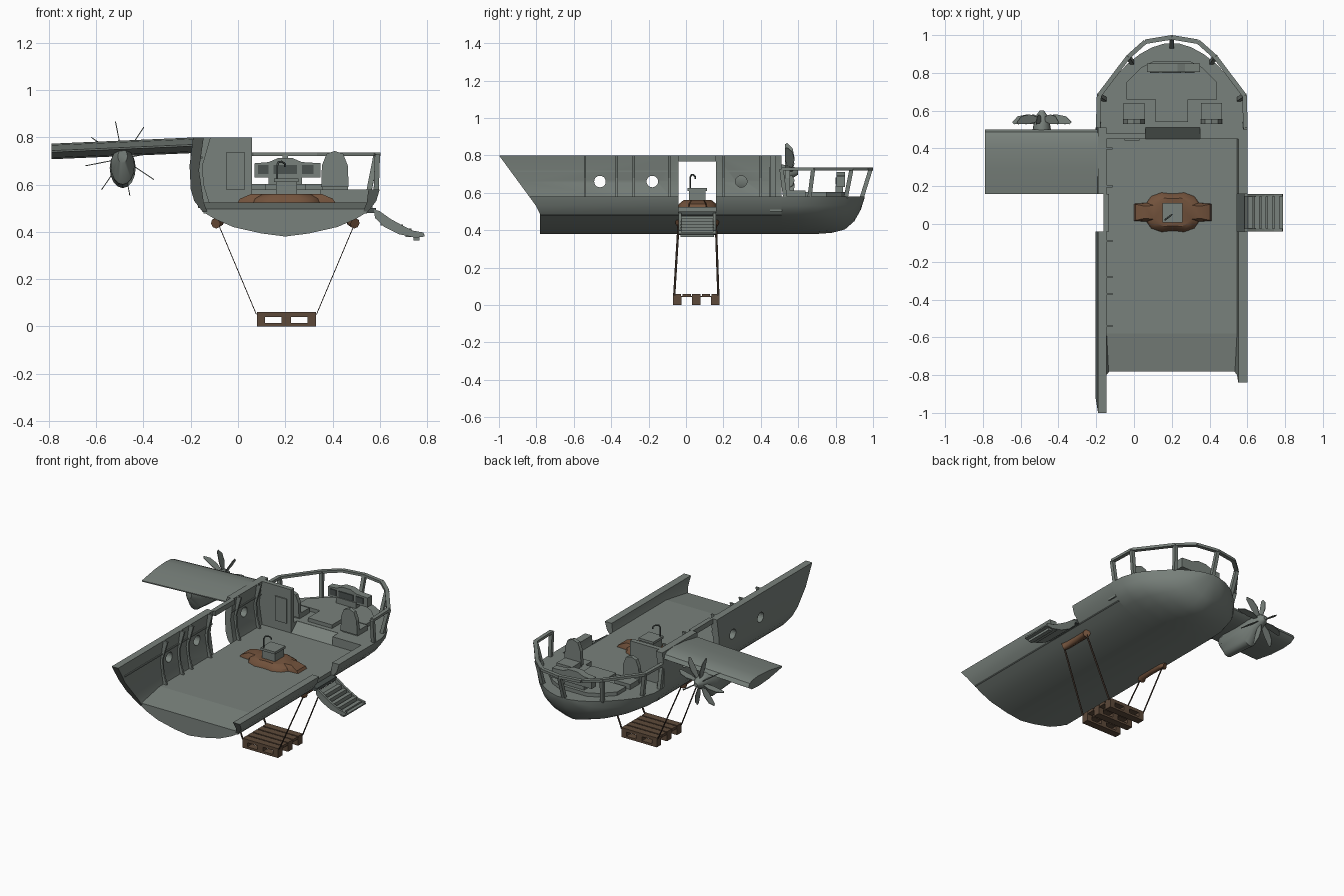
import bpy, bmesh
from math import sin, cos, pi, radians
from mathutils import Vector, Matrix

cube = bpy.data.objects.get("Cube")
if cube:
    bpy.data.objects.remove(cube)


def material(name, rgb):
    m = bpy.data.materials.new(name)
    m.use_nodes = True
    m.diffuse_color = (*rgb, 1)
    m.node_tree.nodes["Principled BSDF"].inputs["Base Color"].default_value = (*rgb, 1)
    return m


GREY = material("grey_green_paint", (0.19, 0.22, 0.2))
DARK = material("dark_grey", (0.07, 0.085, 0.08))
HIDE = material("brown_padding", (0.17, 0.085, 0.045))
WOOD = material("pallet_wood", (0.11, 0.068, 0.042))
ROPE = material("dark_strap", (0.05, 0.033, 0.024))
CX = 0.2  # centre line of the hull


def loft(name, rings, mat, smooth=False):
    """Skin equal closed rings and cap both ends."""
    bm = bmesh.new()
    vs = [[bm.verts.new(p) for p in ring] for ring in rings]
    n = len(vs[0])
    for a, b in zip(vs, vs[1:]):
        for i in range(n):
            j = (i + 1) % n
            bm.faces.new((a[i], a[j], b[j], b[i]))
    bm.faces.new(vs[0])
    bm.faces.new(vs[-1])
    bmesh.ops.recalc_face_normals(bm, faces=bm.faces)
    me = bpy.data.meshes.new(name)
    bm.to_mesh(me)
    bm.free()
    me.materials.append(mat)
    ob = bpy.data.objects.new(name, me)
    bpy.context.collection.objects.link(ob)
    if smooth:
        bpy.ops.object.select_all(action='DESELECT')
        ob.select_set(True)
        bpy.context.view_layer.objects.active = ob
        bpy.ops.object.shade_smooth_by_angle(angle=radians(35))
    return ob


def extrude(name, pts, axis, a, b, mat=GREY, smooth=False):
    place = {'x': lambda p, t: (t, p[0], p[1]),
             'y': lambda p, t: (p[0], t, p[1]),
             'z': lambda p, t: (p[0], p[1], t)}[axis]
    return loft(name, [[place(p, t) for p in pts] for t in (a, b)], mat, smooth)


def box(name, x0, x1, y0, y1, z0, z1, mat=GREY):
    return extrude(name, [(x0, y0), (x1, y0), (x1, y1), (x0, y1)], 'z', z0, z1, mat)


def bar(name, p, q, wide, high, mat=GREY):
    """Rectangular bar between two points."""
    p, q = Vector(p), Vector(q)
    d = (q - p).normalized()
    up = Vector((0, 0, 1)) if abs(d.z) < 0.8 else Vector((1, 0, 0))
    u = d.cross(up).normalized() * wide / 2
    v = u.normalized().cross(d) * high / 2
    return loft(name, [[c + u + v, c - u + v, c - u - v, c + u - v] for c in (p, q)], mat)


def tube(name, pts, r, mat):
    cu = bpy.data.curves.new(name, 'CURVE')
    cu.dimensions = '3D'
    cu.bevel_depth, cu.bevel_resolution, cu.use_fill_caps = r, 2, True
    sp = cu.splines.new('POLY')
    sp.points.add(len(pts) - 1)
    for pt, co in zip(sp.points, pts):
        pt.co = (*co, 1)
    cu.materials.append(mat)
    ob = bpy.data.objects.new(name, cu)
    bpy.context.collection.objects.link(ob)


# Hull bottom and bow
KEEL = [(0, .38), (.1, .393), (.22, .42), (.3, .455), (.35, .485), (.385, .53), (.4, .58)]


def hull_ring(y, pts, s=1, d=1):
    half = [(w * s, .58 - (.58 - z) * d) for w, z in pts]
    return ([(CX - w, y, z) for w, z in reversed(half)] + [(CX + w, y, z) for w, z in half[1:]])


loft("hull_bottom", [hull_ring(y, KEEL[:5]) for y in (-.78, .51)], GREY, True)
BOW = [(.51, 1, 1), (.6, .99, 1), (.7, .91, 1), (.78, .75, .97), (.85, .58, .88),
       (.9, .42, .66), (.935, .26, .35), (.955, .1, .03)]
loft("bow", [hull_ring(y, KEEL, s, d) for y, s, d in BOW], GREY, True)

# Cargo floor with tail ramp and step up to the cockpit
extrude("cargo_floor", [(-.78, .478), (-.78, .497), (-.58, .525), (.45, .525), (.511, .58), (.511, .478)],
        'x', CX - .345, CX + .345)
box("cockpit_step_right", CX - .37, .06, .45, .512, .5, .58)
box("cockpit_step_left", .35, CX + .37, .45, .512, .5, .58)

# Side walls with raked tails and door gaps
LOW_OUT = [(.35, .485), (.385, .53), (.4, .58)]
TALL = LOW_OUT + [(.405, .68), (.39, .8), (.345, .8), (.365, .66), (.345, .525), (.33, .485)]
LOW = LOW_OUT + [(.352, .58), (.345, .525), (.33, .485)]


def wall(name, pts, side, y0, y1):
    def tail(z):
        return -.78 - max(0, z - .5) * .733 if y0 is None else y0
    return loft(name, [[(CX + side * w, tail(z), z) for w, z in pts],
                       [(CX + side * w, y1, z) for w, z in pts]], GREY, True)


wall("low_wall_aft", LOW, 1, None, -.04)
wall("low_wall_fore", LOW, 1, .16, .51)
tall_walls = [wall("tall_wall_aft", TALL, -1, None, -.04), wall("tall_wall_fore", TALL, -1, .16, .51)]
box("door_header", CX - .362, CX - .333, -.04, .16, .768, .8)

# Round portholes
for ob, ys in zip(tall_walls, ((-.46, -.18), (.295,))):
    for y in ys:
        ring = [(y + .031 * cos(i * pi / 10), .66 + .031 * sin(i * pi / 10)) for i in range(20)]
        cutter = extrude("porthole_cutter", ring, 'x', -.3, -.08)
        cutter.hide_render = True
        mod = ob.modifiers.new("porthole", 'BOOLEAN')
        mod.operation, mod.solver, mod.object = 'DIFFERENCE', 'EXACT', cutter
        bpy.ops.object.select_all(action='DESELECT')
        ob.select_set(True)
        bpy.context.view_layer.objects.active = ob
        bpy.ops.object.modifier_apply(modifier=mod.name)
        bpy.data.objects.remove(cutter)

# Wall ribs and stringer
RIB = [(-.17, .8), (-.17, .66), (-.15, .52), (-.12, .52), (-.145, .6), (-.15, .68), (-.115, .8)]
for y in (-.54, -.37, -.28, -.09, .2, .4):
    extrude("wall_rib", RIB, 'y', y - .006, y + .006)
for y0, y1 in ((-.92, -.04), (.16, .45)):
    box("wall_stringer", -.17, -.15, y0, y1, .711, .719)

# Bulkhead with door panel
box("bulkhead", -.17, .06, .45, .48, .525, .8)
box("bulkhead_door", -.05, .03, .443, .45, .58, .735)

# Bow window frame: top rail and raked posts
RAIL = [(.39, .51), (.385, .68), (.23, .885), (.14, .965), (0, 1 - .012)]
FOOT = [(.385, .53), (.355, .66), (.21, .855), None, (0, .94)]
for side in (-1, 1):
    top = [(CX + side * w, y, .728) for w, y in RAIL]
    for a, b in zip(top, top[1:]):
        bar("window_rail", a, b, .024, .016)
    for t, f in zip(top, FOOT):
        if f and (f[0] or side > 0):
            bar("window_post", (CX + side * f[0], f[1], .575), t, .022, .022)

# Seats
for x in (0, .41):
    box("seat_cushion", x - .055, x + .055, .54, .64, .58, .612)
    back = [(x - .058, .59), (x + .058, .59), (x + .055, .68), (x + .035, .73),
            (x, .742), (x - .035, .73), (x - .055, .68)]
    extrude("seat_back", back, 'y', .53, .555)

# Pilot console and instrument panel
half = [(.085, .54), (.085, .66), (.24, .66), (.24, .75), (.16, .83), (.1, .86)]
plan = [(CX + a, b) for a, b in half] + [(CX - a, b) for a, b in reversed(half)]
extrude("console_base", plan, 'z', .575, .603)
PANEL = [(.07, .63), (.35, .63), (.35, .69), (.27, .695), (.23, .712), (.17, .712), (.13, .695), (.07, .69)]
extrude("instrument_panel", PANEL, 'y', .805, .85)
box("panel_pedestal", .13, .27, .8, .84, .6, .64)
for x0, x1 in ((.085, .13), (.15, .25), (.27, .32)):
    box("instrument_screen", x0, x1, .799, .806, .645, .682, DARK)

# Wing
FOIL = [(0, -.1), (.04, .25), (.12, .42), (.3, .5), (.6, .4), (1, .05), (1, -.05),
        (.6, -.4), (.3, -.5), (.1, -.42)]
loft("wing", [[(x, .5 - .34 * c, zc + .066 * h) for c, h in FOIL]
              for x, zc in ((-.79, .74), (-.17, .767))], GREY, True)

# Engine and propeller
PX, PZ = -.488, .71
STATIONS = [(.2, .02, .72, .03), (.26, .05, .68, .08), (.46, .055, .67, .085),
            (.52, .045, .7, .05), (.57, .033, PZ, .033), (.6, .012, PZ, .012)]
loft("engine_nacelle", [[(PX + r * cos(i * pi / 8), y, zc + rz * sin(i * pi / 8)) for i in range(16)]
                        for y, r, zc, rz in STATIONS], GREY, True)
BLADE = [(.01, .548), (.08, .53), (.15, .528), (.16, .54), (.13, .57), (.08, .58), (.02, .565)]
for k in range(8):
    blade = extrude("propeller_blade", BLADE, 'z', -.002, .002)
    blade.data.transform(Matrix.Translation((PX, 0, PZ)) @ Matrix.Rotation(radians(-101 - 45 * k), 4, 'Y'))

# Fold-down boarding stairs
SIDE = [(.575, .495), (.6, .487), (.645, .455), (.69, .43), (.74, .405), (.785, .397),
        (.79, .38), (.75, .375), (.68, .39), (.62, .42), (.58, .458)]
for y in (-.04, .145):
    extrude("stair_side", SIDE, 'y', y, y + .015)
UNDER = [(.58, .475), (.625, .435), (.68, .405), (.75, .388), (.79, .388)] + SIDE[6:]
extrude("stair_shell", UNDER, 'y', -.03, .15, GREY, True)
for i in range(5):
    x, z = .615 + .035 * i, .462 - .016 * i
    box("stair_tread", x - .012, x + .014, -.03, .15, z - .035, z)
box("door_sill", .53, .585, -.04, .16, .48, .5, DARK)

# Padded cargo hump on the floor
quarter = [(.207, .045), (.14, .05), (.115, .085), (.06, .105), (.02, .1)]
outline = (quarter + [(-x, y) for x, y in reversed(quarter)]
           + [(-x, -y) for x, y in quarter] + [(x, -y) for x, y in reversed(quarter)])
loft("floor_padding", [[(CX + .005 + x * s, .062 + y * s, z) for x, y in outline]
                       for s, z in ((1, .523), (.95, .54), (.72, .56))], HIDE, True)

# Wash stand with tap
box("wash_stand", .16, .25, .015, .105, .55, .61)
box("wash_stand_top", .152, .256, .008, .112, .61, .625)
tube("tap", [(.165, .022, .62), (.165, .022, .68), (.172, .028, .695), (.185, .038, .697),
             (.198, .048, .688), (.2, .05, .675)], .0045, DARK)

# Hull pads and pallet straps
for s in (-1, 1):
    tube("hull_pad", [(CX + s * w, y, z) for w, y, z in
                      ((.295, -.045, .435), (.282, -.02, .443), (.28, .06, .445),
                       (.282, .14, .443), (.295, .165, .435))], .022, HIDE)
    for y0, y1 in ((-.04, -.063), (.16, .173)):
        bar("pallet_strap", (CX + .005 + s * .287, y0, .43), (CX + .005 + s * .127, y1, .05), .012, .003, ROPE)

# Hanging pallet
for y in (-.07, .033, .135):
    box("pallet_skid", .08, .33, y, y + .045, 0, .014, WOOD)
    box("pallet_stringer", .08, .33, y, y + .045, .04, .048, WOOD)
    for x0, x1 in ((.08, .115), (.185, .225), (.295, .33)):
        box("pallet_block", x0, x1, y, y + .045, .013, .041, WOOD)
for i in range(5):
    y = -.07 + .0515 * i
    box("pallet_slat", .08, .33, y, y + .044, .046, .06, WOOD)
for x0, x1 in ((.08, .115), (.185, .225), (.295, .33)):
    box("pallet_crossbar", x0, x1, -.07, .18, .043, .049, WOOD)
